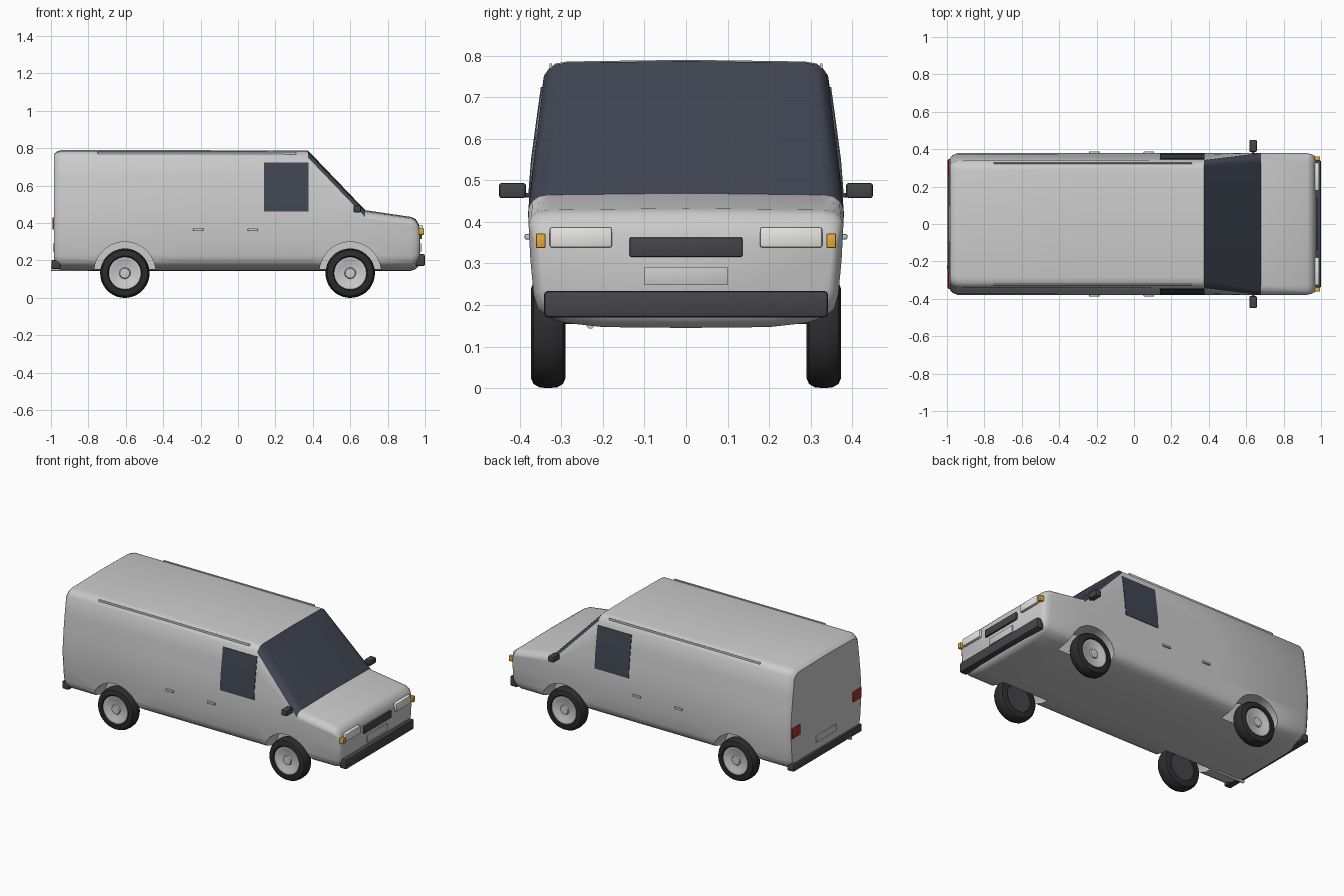
import bpy, bmesh, math
from mathutils import Matrix

if "Cube" in bpy.data.objects:
    bpy.data.objects.remove(bpy.data.objects["Cube"])


def mat(name, rgb):
    m = bpy.data.materials.new(name)
    m.diffuse_color = (*rgb, 1)
    m.use_nodes = True
    m.node_tree.nodes["Principled BSDF"].inputs["Base Color"].default_value = m.diffuse_color
    return m


GLASS = mat("dark glass", (0.05, 0.06, 0.085))
RUBBER = mat("rubber", (0.025, 0.025, 0.027))
TRIM = mat("dark trim", (0.06, 0.06, 0.065))
LAMP = mat("lamp white", (0.8, 0.8, 0.76))
AMBER = mat("amber", (0.8, 0.4, 0.04))
RED = mat("red", (0.4, 0.03, 0.03))


def finish(name, bm, material=None, angle=35):
    bmesh.ops.recalc_face_normals(bm, faces=bm.faces)
    me = bpy.data.meshes.new(name)
    bm.to_mesh(me)
    bm.free()
    ob = bpy.data.objects.new(name, me)
    bpy.context.collection.objects.link(ob)
    if material:
        me.materials.append(material)
    smooth(ob, angle)
    return ob


def smooth(ob, angle=35):
    bpy.ops.object.select_all(action='DESELECT')
    ob.select_set(True)
    bpy.context.view_layer.objects.active = ob
    bpy.ops.object.shade_smooth_by_angle(angle=math.radians(angle))


def box(name, x, y, z, material=None, bevel=0.004):
    """Bevelled box from (min, max) ranges."""
    bm = bmesh.new()
    bmesh.ops.create_cube(bm, size=1)
    for v in bm.verts:
        v.co = [(r[0] + r[1]) / 2 + c * (r[1] - r[0]) for c, r in zip(v.co, (x, y, z))]
    if bevel:
        bmesh.ops.bevel(bm, geom=bm.edges[:], offset=bevel, segments=2, affect='EDGES', profile=0.5)
    return finish(name, bm, material)


def pair(name, x, y, z, material=None, bevel=0.004):
    for s, side in ((1, "left"), (-1, "right")):
        box(f"{name}_{side}", x, sorted((s * y[0], s * y[1])), z, material, bevel)


def lathe(name, profile, x, y, z, side=1, material=None, steps=48):
    """Spin (radius, y offset) points about an axis parallel to y."""
    bm = bmesh.new()
    rings = []
    for i in range(steps):
        a = 2 * math.pi * i / steps
        rings.append([bm.verts.new((x + r * math.cos(a), y + side * d, z + r * math.sin(a)))
                      for r, d in profile])
    for i in range(steps):
        a, b = rings[i], rings[(i + 1) % steps]
        for j in range(len(profile) - 1):
            bm.faces.new((a[j], a[j + 1], b[j + 1], b[j]))
    bmesh.ops.remove_doubles(bm, verts=bm.verts, dist=1e-6)
    return finish(name, bm, material)


# Body cross-section: half width at a height
WALL = [(0.2, 0.364), (0.3, 0.374), (0.42, 0.38), (0.55, 0.37), (0.72, 0.347), (0.8, 0.334)]


def half_width(z):
    for (z0, w0), (z1, w1) in zip(WALL, WALL[1:]):
        if z <= z1:
            return w0 + (w1 - w0) * (z - z0) / (z1 - z0)
    return WALL[-1][1]


def section(top, lift, inset):
    belt, shoulder = min(0.42, top - 0.045), top - 0.035
    pts = [(0, 0.145), (0.2, 0.147), (0.29, 0.157), (0.335, 0.172), (0.357, 0.192)]
    pts = [(y, z + lift) for y, z in pts]
    rows = [0.225 + lift * 0.3, 0.31, belt]
    rows += [belt + (shoulder - belt) * k / 3 for k in (1, 2, 3)]
    pts += [(half_width(z), z) for z in rows]
    w = half_width(top)
    pts += [(w - 0.007, top - 0.017), (w - 0.022, top - 0.006), (w - 0.05, top - 0.001), (0, top + 0.003)]
    return [(max(y - inset * (y > 0.25), 0), z) for y, z in pts]


# Body lofted along x: (x, roof height, floor lift, side inset)
STATIONS = [(-0.985, 0.765, 0.012, 0.026), (-0.97, 0.78, 0.004, 0.012), (-0.945, 0.787, 0, 0.001),
            (-0.3, 0.787, 0, 0), (0.375, 0.784, 0, 0), (0.68, 0.466, 0, 0), (0.925, 0.43, 0, 0),
            (0.95, 0.418, 0.008, 0.005), (0.966, 0.392, 0.025, 0.013), (0.974, 0.365, 0.045, 0.025)]
bm = bmesh.new()
loops = []
for x, top, lift, inset in STATIONS:
    half = section(top, lift, inset)
    ring = half + [(-y, z) for y, z in half[-2:0:-1]]
    loops.append([bm.verts.new((x, y, z)) for y, z in ring])
n, h = len(loops[0]), len(half)
for i, (a, b) in enumerate(zip(loops, loops[1:])):
    for j in range(n):
        f = bm.faces.new((a[j], a[(j + 1) % n], b[(j + 1) % n], b[j]))
        if i == 4 and h - 5 <= j < h + 3:      # windscreen
            f.material_index = 1
bm.faces.new(loops[0])
bm.faces.new(loops[-1])
body = finish("van_body", bm)
body.data.materials.append(None)
body.data.materials.append(GLASS)

# Wheel arches cut into the body
AXLES = ((-0.605, "rear"), (0.6, "front"))
for x, end in AXLES:
    for s in (1, -1):
        cutter = lathe("arch_cutter", [(0, 0.24), (0.165, 0.24), (0.165, 0.5), (0, 0.5)], x, 0, 0.134, s)
        cutter.hide_render = True
        mod = body.modifiers.new("arch", 'BOOLEAN')
        mod.operation, mod.solver, mod.object = 'DIFFERENCE', 'EXACT', cutter
        bpy.context.view_layer.objects.active = body
        bpy.ops.object.modifier_apply(modifier=mod.name)
        bpy.data.objects.remove(cutter)
smooth(body)

# Wheels: tyre, rim and hub cap
for x, end in AXLES:
    for s, side in ((1, "left"), (-1, "right")):
        tag = f"{end}_{side}"
        lathe(f"tyre_{tag}", [(0.086, 0.075), (0.092, 0.083), (0.108, 0.083), (0.122, 0.077), (0.13, 0.062),
                              (0.132, 0.042), (0.13, 0.02), (0.122, 0.006), (0.108, 0), (0.086, 0),
                              (0.082, 0.01), (0.082, 0.07), (0.086, 0.075)], x, s * 0.29, 0.132, s, RUBBER)
        lathe(f"rim_{tag}", [(0, 0.07), (0.06, 0.07), (0.074, 0.078), (0.086, 0.078), (0.086, 0.06), (0, 0.06)],
              x, s * 0.29, 0.132, s)
        lathe(f"hub_{tag}", [(0, 0.08), (0.026, 0.078), (0.03, 0.07), (0.03, 0.06)], x, s * 0.29, 0.132, s)
        lathe(f"brake_drum_{tag}", [(0, 0.008), (0.083, 0.008), (0.083, 0.03), (0, 0.03)],
              x, s * 0.29, 0.132, s, TRIM)

# Door windows following the wall slope
for s, side in ((1, "left"), (-1, "right")):
    bm = bmesh.new()
    rows = []
    for z in (0.462, 0.55, 0.64, 0.725):
        rows.append([bm.verts.new((x, s * (half_width(z) + d), z))
                     for x, d in ((0.138, -0.006), (0.138, 0.003), (0.378, 0.003), (0.378, -0.006))])
    for a, b in zip(rows, rows[1:]):
        for j in range(4):
            bm.faces.new((a[j], a[(j + 1) % 4], b[(j + 1) % 4], b[j]))
    bm.faces.new(rows[0])
    bm.faces.new(rows[-1])
    finish(f"door_window_{side}", bm, GLASS)

# Front lamps, grille, plate and bumper
pair("headlight", (0.955, 0.99), (0.178, 0.328), (0.338, 0.388), LAMP, 0.006)
pair("indicator", (0.95, 0.994), (0.338, 0.361), (0.337, 0.372), AMBER, 0.003)
box("grille", (0.96, 0.985), (-0.136, 0.136), (0.316, 0.363), TRIM)
box("front_plate", (0.965, 0.982), (-0.1, 0.1), (0.248, 0.292), None, 0.001)
box("front_bumper", (0.95, 1.0), (-0.342, 0.342), (0.17, 0.234), TRIM, 0.01)

# Rear lamps, plate, bumper and exhaust
pair("tail_light", (-0.992, -0.97), (0.265, 0.347), (0.365, 0.43), RED, 0.003)
box("rear_plate", (-0.99, -0.975), (-0.1, 0.1), (0.248, 0.292), None, 0.001)
box("rear_bumper", (-0.998, -0.95), (-0.345, 0.345), (0.155, 0.203), TRIM, 0.008)
bm = bmesh.new()
bmesh.ops.create_cone(bm, cap_ends=True, segments=16, radius1=0.01, radius2=0.01, depth=0.2,
                      matrix=Matrix.Translation((-0.9, -0.23, 0.153)) @ Matrix.Rotation(math.pi / 2, 4, 'Y'))
finish("exhaust_pipe", bm)

# Mirrors, handles and roof gutters
pair("mirror", (0.617, 0.657), (0.385, 0.45), (0.457, 0.494), TRIM, 0.007)
pair("mirror_arm", (0.63, 0.645), (0.36, 0.39), (0.459, 0.47), TRIM, 0.002)
for x0, name in ((-0.24, "cargo_handle"), (0.052, "door_handle")):
    pair(name, (x0, x0 + 0.055), (0.37, 0.388), (0.358, 0.371), None, 0.003)
pair("roof_gutter", (-0.75, 0.31), (0.322, 0.329), (0.765, 0.781), None, 0.001)
